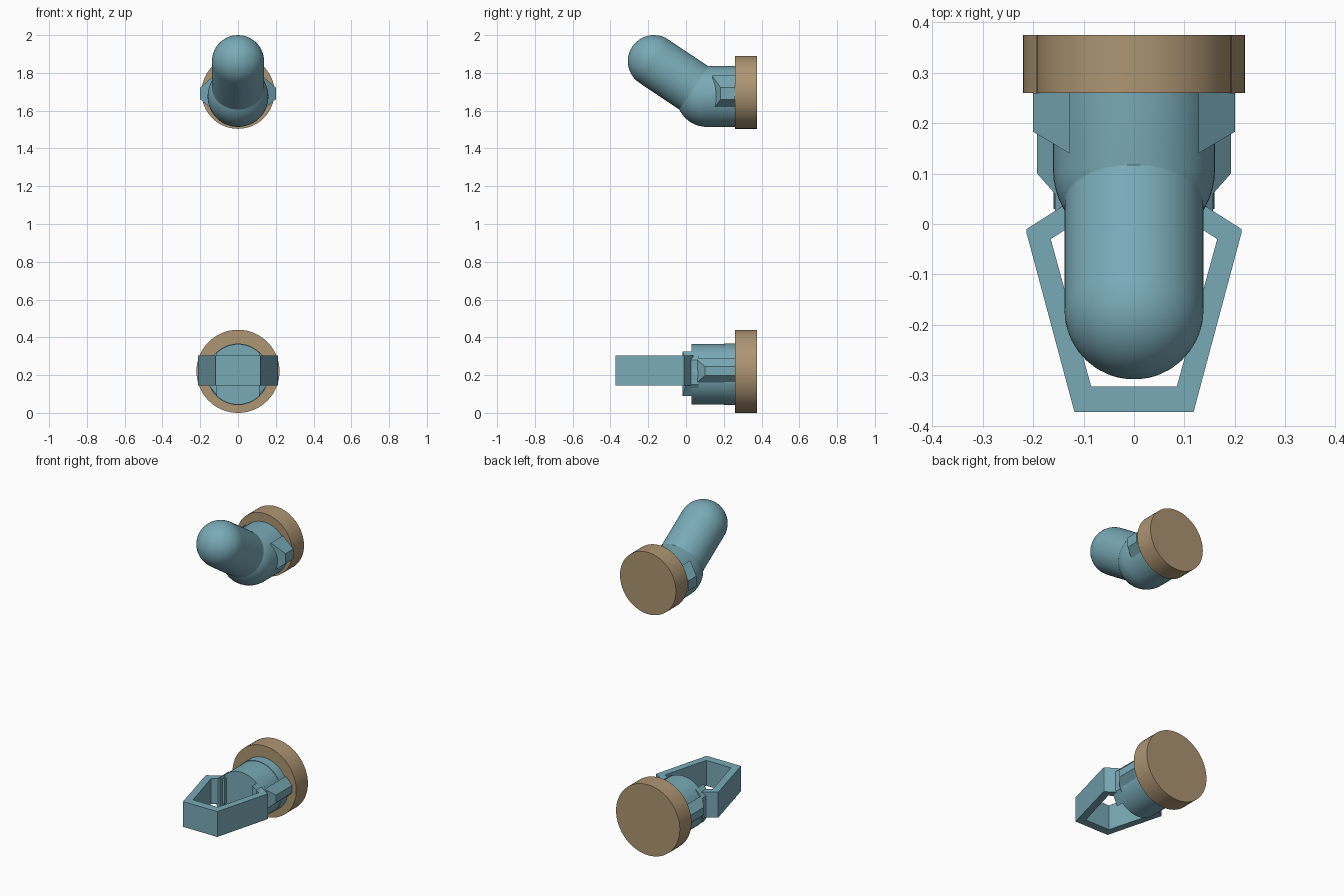
import bpy, bmesh, math
from mathutils import Vector

if "Cube" in bpy.data.objects:
    bpy.data.objects.remove(bpy.data.objects["Cube"])


def material(name, color):
    m = bpy.data.materials.new(name)
    m.diffuse_color = color
    m.use_nodes = True
    m.node_tree.nodes["Principled BSDF"].inputs["Base Color"].default_value = m.diffuse_color
    return m


TEAL = material("teal", (0.19, 0.40, 0.47, 1))
TAN = material("tan", (0.42, 0.30, 0.17, 1))


def finish(name, bm, mat, smooth=False):
    bmesh.ops.remove_doubles(bm, verts=bm.verts, dist=1e-5)
    bmesh.ops.recalc_face_normals(bm, faces=bm.faces)
    me = bpy.data.meshes.new(name)
    bm.to_mesh(me)
    bm.free()
    me.materials.append(mat)
    ob = bpy.data.objects.new(name, me)
    bpy.context.collection.objects.link(ob)
    if smooth:
        bpy.ops.object.select_all(action='DESELECT')
        ob.select_set(True)
        bpy.context.view_layer.objects.active = ob
        bpy.ops.object.shade_smooth_by_angle(angle=math.radians(35))
    return ob


def lathe(name, profile, origin, direction, mat, n=48):
    """Revolve (radius, distance) pairs about a direction."""
    rot = Vector(direction).to_track_quat('Z', 'Y')
    bm = bmesh.new()
    rings = []
    for r, t in profile:
        rings.append([bm.verts.new(Vector(origin) + rot @ Vector(
            (r * math.cos(2 * math.pi * i / n), r * math.sin(2 * math.pi * i / n), t)))
            for i in range(n)])
    for a, b in zip(rings, rings[1:]):
        for i in range(n):
            j = (i + 1) % n
            bm.faces.new((a[i], a[j], b[j], b[i]))
    return finish(name, bm, mat, True)


def dome(r, t, steps=12, start=0):
    return [(r * math.cos(a), t + r * math.sin(a)) for a in
            [math.radians(start + (90 - start) * i / steps) for i in range(steps)]] + [(0, t + r)]


def prism(name, outline, z0, z1, mat):
    bm = bmesh.new()
    face = bm.faces.new([bm.verts.new((x, y, z0)) for x, y in outline])
    ext = bmesh.ops.extrude_face_region(bm, geom=[face])
    bmesh.ops.translate(bm, vec=(0, 0, z1 - z0),
                        verts=[v for v in ext['geom'] if isinstance(v, bmesh.types.BMVert)])
    return finish(name, bm, mat)


def fin(name, s, base, outer, back):
    """Wedge rib: base and outer are (x, front y, low z, high z)."""
    bm = bmesh.new()
    rings = [[bm.verts.new((s * x, y, z)) for y, z in
              ((y0, z0), (back, z0), (back, z1), (y0, z1))]
             for x, y0, z0, z1 in (base, outer)]
    for ring in rings:
        bm.faces.new(ring)
    a, b = rings
    for i in range(4):
        j = (i + 1) % 4
        bm.faces.new((a[i], a[j], b[j], b[i]))
    return finish(name, bm, TEAL)


# Wall discs
lathe("upper_wall_disc", [(0, 0), (0.193, 0), (0.193, 0.115), (0, 0.115)],
      (0, 0.26, 1.697), (0, 1, 0), TAN, 64)
lathe("lower_wall_disc", [(0, 0), (0.22, 0), (0.22, 0.115), (0, 0.115)],
      (0, 0.26, 0.22), (0, 1, 0), TAN, 64)

# Upper collar with rounded elbow, and round-ended peg
elbow = Vector((0, 0.11, 1.675))
tip = Vector((0, -0.17, 1.862))
lathe("elbow_collar", [(0, -0.15), (0.161, -0.15)] + dome(0.161, 0),
      elbow, (0, -1, 0), TEAL)
axis = tip - elbow
lathe("hook_peg", [(0, 0), (0.138, 0)] + dome(0.138, axis.length), elbow, axis, TEAL)

# Lower socket body
lathe("socket_body", [(0, 0), (0.16, 0), (0.16, 0.17), (0.163, 0.17), (0.163, 0.23), (0, 0.23)],
      (0, 0.03, 0.204), (0, 1, 0), TEAL)

for s, side in ((-1, "left"), (1, "right")):
    # Side ribs and socket prongs
    fin("upper_rib_" + side, s, (0.128, 0.14, 1.6, 1.785), (0.2, 0.183, 1.66, 1.722), 0.26)
    fin("lower_rib_" + side, s, (0.148, 0.05, 0.155, 0.29), (0.192, 0.1, 0.198, 0.245), 0.26)
    fin("socket_prong_" + side, s, (0.11, -0.018, 0.09, 0.325), (0.157, 0.0, 0.15, 0.28), 0.065)

# Angular loop, its arms bending into the socket
half = [(0.118, -0.373), (0.213, -0.018), (0.213, -0.01), (0.1, 0.062),
        (0.1, 0.012), (0.165, -0.03), (0.085, -0.322)]
prism("angular_loop", half + [(-x, y) for x, y in reversed(half)], 0.145, 0.303, TEAL)
